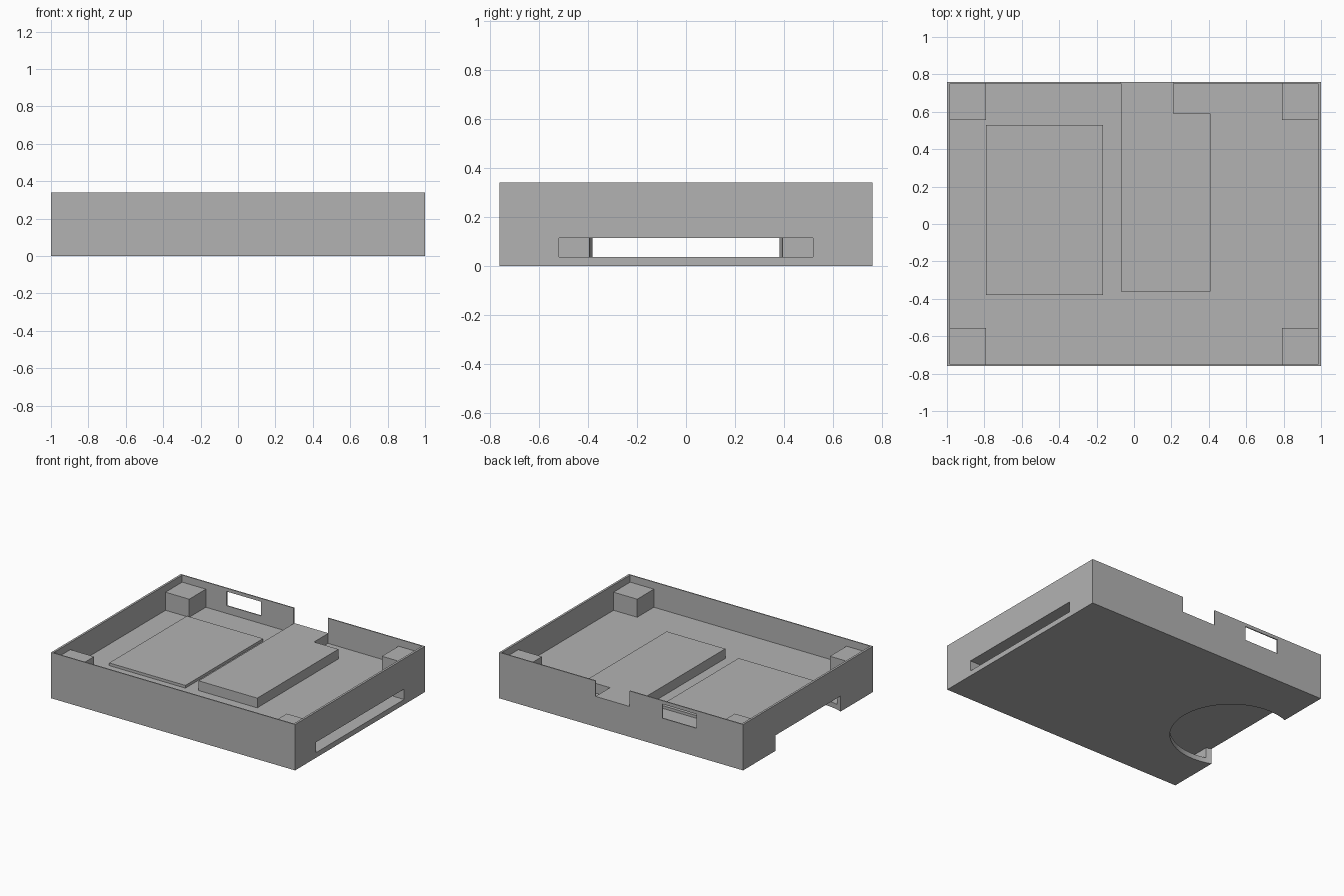
import bpy
import bmesh
import math

cube = bpy.data.objects.get("Cube")
if cube:
    bpy.data.objects.remove(cube, do_unlink=True)

# Single plain grey
grey = bpy.data.materials.new("plain_grey")
grey.use_nodes = True
colour = (0.45, 0.45, 0.45, 1)
grey.diffuse_color = colour
grey.node_tree.nodes["Principled BSDF"].inputs["Base Color"].default_value = colour


def prism(name, outline, z0, z1):
    """Extrude a counter-clockwise XY outline from z0 to z1."""
    bm = bmesh.new()
    face = bm.faces.new([bm.verts.new((x, y, z0)) for x, y in outline])
    top = bmesh.ops.extrude_face_region(bm, geom=[face])["geom"]
    moved = [g for g in top if isinstance(g, bmesh.types.BMVert)]
    bmesh.ops.translate(bm, verts=moved, vec=(0, 0, z1 - z0))
    bmesh.ops.recalc_face_normals(bm, faces=bm.faces)
    mesh = bpy.data.meshes.new(name)
    bm.to_mesh(mesh)
    bm.free()
    mesh.materials.append(grey)
    obj = bpy.data.objects.new(name, mesh)
    bpy.context.collection.objects.link(obj)
    return obj


def box(name, x0, x1, y0, y1, z0, z1):
    return prism(name, [(x0, y0), (x1, y0), (x1, y1), (x0, y1)], z0, z1)


def cut(target, cutter):
    """Subtract the cutter from the target, then discard it."""
    cutter.hide_render = True
    mod = target.modifiers.new(cutter.name, "BOOLEAN")
    mod.operation = "DIFFERENCE"
    mod.solver = "EXACT"
    mod.object = cutter
    bpy.context.view_layer.objects.active = target
    bpy.ops.object.modifier_apply(modifier=mod.name)
    bpy.data.objects.remove(cutter, do_unlink=True)


# Main dimensions
HX, HY, HEIGHT = 1.0, 0.76, 0.34
IX, IY = 0.984, 0.752
SLOT_LOW, SLOT_HIGH = 0.038, 0.115
FLOOR, LEDGE = 0.153, 0.225

# Tray with its openings
tray = box("tray_body", -HX, HX, -HY, HY, 0, HEIGHT)
cut(tray, box("cavity", -IX, IX, -IY, IY, FLOOR, 1))
cut(tray, box("card_slot", -0.962, 1.2, -0.517, 0.517, SLOT_LOW, SLOT_HIGH))
circle = [(-0.85 + 0.41 * math.cos(a), 0.41 * math.sin(a))
          for a in (math.tau * i / 64 for i in range(64))]
cut(tray, prism("thumb_cutout", circle, -0.2, SLOT_HIGH))
cut(tray, box("cable_notch", -0.07, 0.21, 0.7, 0.9, LEDGE, 1))
cut(tray, box("back_window", -0.62, -0.34, 0.7, 0.9, 0.21, 0.315))

# Corner posts
for sx, side in ((-1, "right"), (1, "left")):
    for sy, end in ((-1, "front"), (1, "back")):
        xs = sorted((sx * 0.79, sx * IX))
        ys = sorted((sy * 0.557, sy * IY))
        box(f"{end}_{side}_post", *xs, *ys, FLOOR, 0.287)

# Raised pads on the floor
box("thin_pad", -0.79, -0.165, -0.38, 0.53, FLOOR, 0.173)
prism("raised_block",
      [(-0.07, -0.36), (0.41, -0.36), (0.41, 0.59),
       (0.21, 0.59), (0.21, IY), (-0.07, IY)], FLOOR, LEDGE)

# Smooth only the round cutout
bpy.ops.object.select_all(action="DESELECT")
tray.select_set(True)
bpy.context.view_layer.objects.active = tray
bpy.ops.object.shade_smooth_by_angle(angle=math.radians(30))
